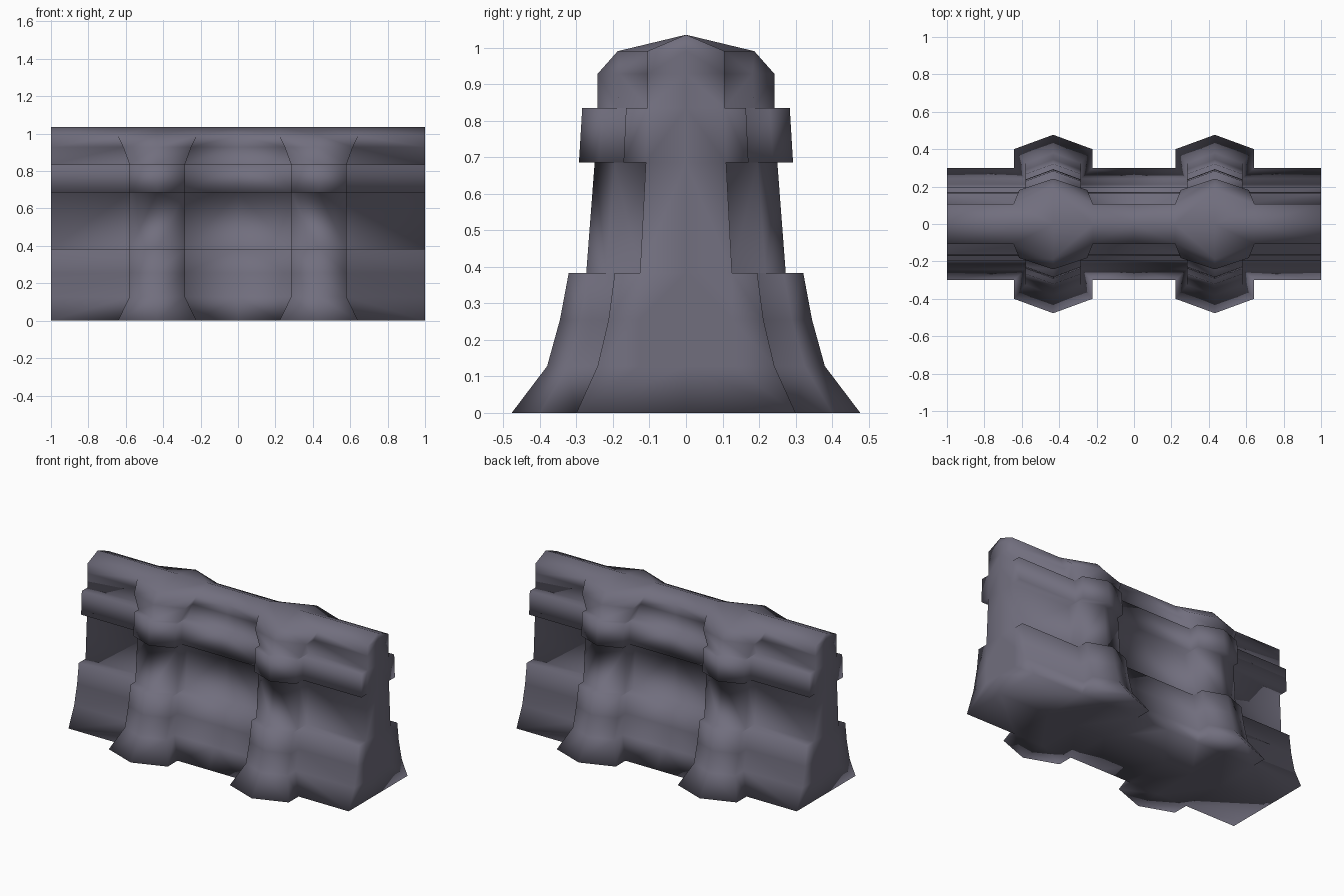
import bpy, bmesh

if "Cube" in bpy.data.objects:
    bpy.data.objects.remove(bpy.data.objects["Cube"])

# Profile rows: z, wall y, buttress side y, buttress tip y, half width, end-cap inner y
ROWS = [
    (0.000, 0.300, 0.400, 0.477, 0.210, 0.300),
    (0.128, 0.242, 0.325, 0.380, 0.148, 0.126),
    (0.255, 0.212, 0.290, 0.345, 0.148, 0.126),
    (0.383, 0.195, 0.267, 0.321, 0.148, 0.126),
    (0.383, 0.126, 0.218, 0.273, 0.148, 0.126),   # recessed panel
    (0.685, 0.110, 0.196, 0.250, 0.148, 0.110),
    (0.685, 0.171, 0.238, 0.293, 0.148, 0.110),   # projecting band
    (0.835, 0.164, 0.229, 0.284, 0.148, 0.106),
    (0.835, 0.106, 0.187, 0.242, 0.148, 0.106),   # cap
    (0.928, 0.106, 0.182, 0.242, 0.182, 0.106),
    (0.990, 0.106, 0.106, 0.187, 0.212, 0.106),
    (1.035, 0.000, 0.000, 0.000, 0.212, 0.000),   # ridge
]
CENTRE = -0.432


def line(z, wall, flank, tip, half):
    """Points along the front left quarter for one profile row."""
    return [(-1, -wall, z), (CENTRE - half, -wall, z), (CENTRE - half, -flank, z),
            (CENTRE, -tip, z), (CENTRE + half, -flank, z),
            (CENTRE + half, -wall, z), (0, -wall, z)]


def skin(bm, lines):
    """Quads between neighbouring lines of points."""
    grid = [[bm.verts.new(p) for p in pts] for pts in lines]
    for a, b in zip(grid, grid[1:]):
        for i in range(len(a) - 1):
            bm.faces.new((a[i], a[i + 1], b[i + 1], b[i]))


bm = bmesh.new()
# Underside centre line, underside wall line, then the front face up to the ridge
half0 = ROWS[0][4]
skin(bm, [line(0, 0, 0, 0, half0), line(0, 0.3, 0.3, 0.3, half0)]
     + [line(*r[:5]) for r in ROWS])
# End cap
skin(bm, [[(-1, -r[1], r[0]) for r in ROWS],
          [(-1, -r[5], r[0]) for r in ROWS],
          [(-1, 0, r[0]) for r in ROWS]])

# Weld, and drop the collapsed faces where steps meet
bmesh.ops.remove_doubles(bm, verts=bm.verts, dist=0.0005)
bm.normal_update()
flat = [f for f in bm.faces if f.calc_area() < 1e-6]
bmesh.ops.delete(bm, geom=flat, context='FACES_ONLY')
for f in bm.faces:
    f.smooth = True

mesh = bpy.data.meshes.new("buttressed_wall")
bm.to_mesh(mesh)
bm.free()
wall_obj = bpy.data.objects.new("buttressed_wall", mesh)
bpy.context.collection.objects.link(wall_obj)

# Mirror the quarter to the other end and to the back
mirror = wall_obj.modifiers.new("mirror", 'MIRROR')
mirror.use_axis = (True, True, False)
mirror.merge_threshold = 0.0005

# Dark violet-grey stone
stone = bpy.data.materials.new("dark_stone")
stone.diffuse_color = (0.165, 0.157, 0.208, 1)
stone.use_nodes = True
stone.node_tree.nodes["Principled BSDF"].inputs["Base Color"].default_value = stone.diffuse_color
mesh.materials.append(stone)
